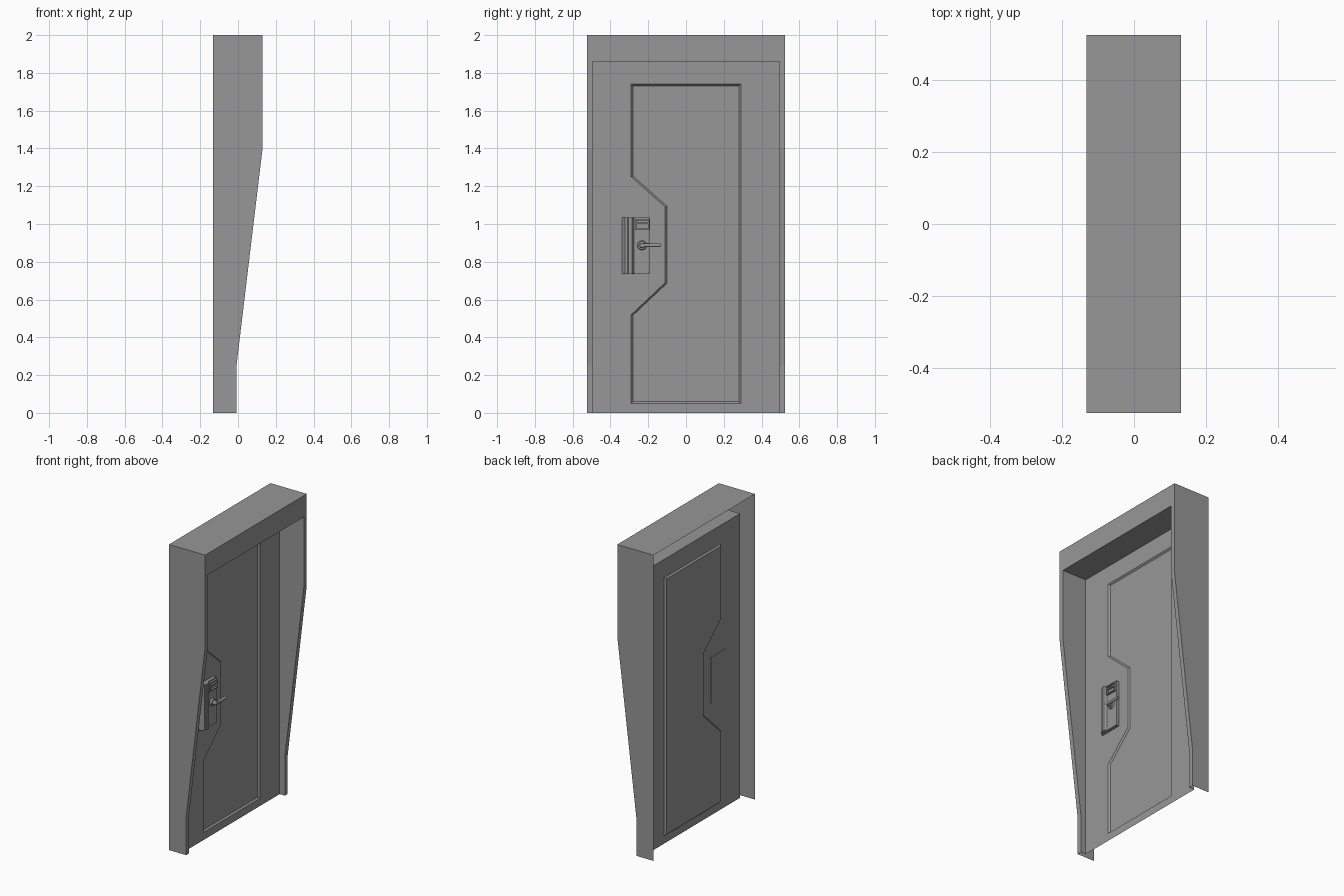
import bpy, bmesh, math
from mathutils import Vector, Matrix

if "Cube" in bpy.data.objects:
    bpy.data.objects.remove(bpy.data.objects["Cube"])

DOOR_X = -0.045
HALF_W, INNER_W, HEAD_Z = 0.525, 0.495, 1.86

# Dark grey paint shared by all parts
PAINT = bpy.data.materials.new("dark_grey_paint")
PAINT.diffuse_color = (0.31, 0.31, 0.31, 1)
PAINT.use_nodes = True
PAINT.node_tree.nodes["Principled BSDF"].inputs["Base Color"].default_value = PAINT.diffuse_color


def finish(bm, name):
    me = bpy.data.meshes.new(name)
    bm.to_mesh(me)
    bm.free()
    me.materials.append(PAINT)
    ob = bpy.data.objects.new(name, me)
    bpy.context.collection.objects.link(ob)
    return ob


def sheet(bm, pts, facing):
    """Single polygon whose normal points along 'facing'."""
    f = bm.faces.new([bm.verts.new(p) for p in pts])
    f.normal_update()
    if f.normal.dot(Vector(facing)) < 0:
        f.normal_flip()
    return f


def prism(name, pts, push):
    """Closed solid from a planar outline pushed along a vector."""
    bm = bmesh.new()
    a = [bm.verts.new(p) for p in pts]
    b = [bm.verts.new(Vector(p) + Vector(push)) for p in pts]
    bm.faces.new(a)
    bm.faces.new(b)
    for i in range(len(a)):
        j = (i + 1) % len(a)
        bm.faces.new((a[i], a[j], b[j], b[i]))
    bmesh.ops.recalc_face_normals(bm, faces=bm.faces[:])
    return finish(bm, name)


def box(name, x, y, z):
    return prism(name, [(x[0], y[0], z[0]), (x[0], y[1], z[0]),
                        (x[0], y[1], z[1]), (x[0], y[0], z[1])], (x[1] - x[0], 0, 0))


def rod(name, a, b, r1, r2, sides=16):
    a, b = Vector(a), Vector(b)
    rot = (b - a).to_track_quat('Z', 'Y').to_matrix().to_4x4()
    bm = bmesh.new()
    bmesh.ops.create_cone(bm, cap_ends=True, segments=sides, radius1=r1, radius2=r2,
                          depth=(b - a).length, matrix=Matrix.Translation((a + b) / 2) @ rot)
    ob = finish(bm, name)
    bpy.context.view_layer.objects.active = ob
    ob.select_set(True)
    bpy.ops.object.shade_smooth_by_angle(angle=math.radians(40))
    ob.select_set(False)
    return ob


# Frame: thin shell, open at the back, with tapering jambs
front = [(-0.008, 0), (-0.008, 0.25), (0.13, 1.4), (0.13, HEAD_Z)]
W, I = HALF_W, INNER_W
bm = bmesh.new()
for s in (-1, 1):
    yo, yi = s * W, s * I
    sheet(bm, [(-0.132, yo, 0)] + [(x, yo, z) for x, z in front]
          + [(0.13, yo, 2), (-0.132, yo, 2)], (0, s, 0))
    sheet(bm, [(DOOR_X, yi, 0)] + [(x, yi, z) for x, z in front]
          + [(DOOR_X, yi, HEAD_Z)], (0, -s, 0))
    for (x0, z0), (x1, z1) in zip(front, front[1:]):
        sheet(bm, [(x0, yo, z0), (x0, yi, z0), (x1, yi, z1), (x1, yo, z1)], (1, 0, 0))
sheet(bm, [(0.13, -W, HEAD_Z), (0.13, W, HEAD_Z), (0.13, W, 2), (0.13, -W, 2)], (1, 0, 0))
sheet(bm, [(-0.132, -W, 2), (-0.132, W, 2), (0.13, W, 2), (0.13, -W, 2)], (0, 0, 1))
sheet(bm, [(DOOR_X, -I, HEAD_Z), (DOOR_X, I, HEAD_Z), (0.13, I, HEAD_Z), (0.13, -I, HEAD_Z)],
      (0, 0, -1))
bmesh.ops.remove_doubles(bm, verts=bm.verts[:], dist=1e-5)
finish(bm, "door_frame")

# Door leaf with a recessed, notched panel
outline = [(-0.29, 0.05), (0.29, 0.05), (0.29, 1.74), (-0.29, 1.74),
           (-0.29, 1.25), (-0.11, 1.09), (-0.11, 0.69), (-0.29, 0.52)]
bm = bmesh.new()
loops = ([(-I, 0), (I, 0), (I, HEAD_Z), (-I, HEAD_Z)], outline)
rings = [[bm.verts.new((DOOR_X, y, z)) for y, z in lp] for lp in loops]
edges = [bm.edges.new((r[i], r[(i + 1) % len(r)])) for r in rings for i in range(len(r))]
bmesh.ops.triangle_fill(bm, use_beauty=True, use_dissolve=False, edges=edges,
                        normal=(1, 0, 0))
panel = bm.faces.new(rings[1])
for f in bm.faces:
    f.normal_update()
    if f.normal.x < 0:
        f.normal_flip()
bmesh.ops.inset_region(bm, faces=[panel], thickness=0.009, depth=-0.01,
                       use_even_offset=True, use_boundary=True)
finish(bm, "door_leaf")

# Lock: back plate with a raised ridge along its outer edge
section = [(-0.047, -0.34), (-0.043, -0.34), (-0.017, -0.323), (-0.017, -0.309),
           (-0.010, -0.305), (-0.010, -0.285), (-0.024, -0.275), (-0.024, -0.19),
           (-0.047, -0.19)]
prism("lock_plate", [(x, y, 0.735) for x, y in section], (0, 0, 0.3))

# Keypad window: raised surround and slot bar
for z in (0.968, 1.019):
    box("window_rail", (-0.026, -0.012), (-0.270, -0.194), (z, z + 0.007))
for y in (-0.270, -0.201):
    box("window_side", (-0.026, -0.012), (y, y + 0.007), (0.975, 1.019))
box("window_slot", (-0.026, -0.012), (-0.263, -0.201), (1.000, 1.009))

# Lever handle
hy, hz = -0.233, 0.887
rod("handle_rose", (-0.026, hy, hz), (-0.012, hy, hz), 0.026, 0.022)
rod("handle_neck", (-0.014, hy, hz), (0.014, hy, hz), 0.014, 0.012)
rod("handle_lever", (0.005, hy - 0.01, hz), (0.005, -0.135, hz), 0.009, 0.009, 12)
